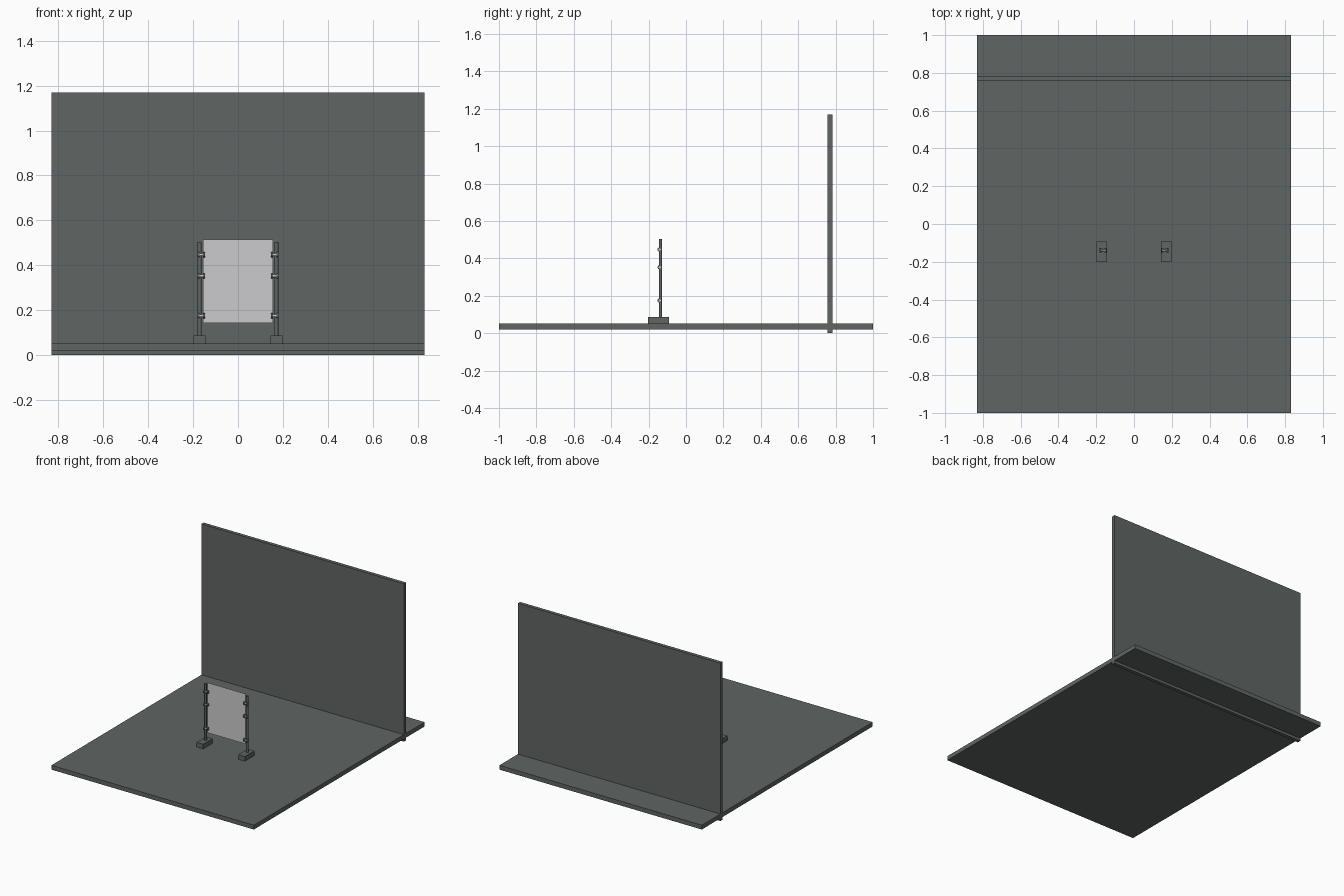
import bpy
from math import pi

cube = bpy.data.objects.get("Cube")
if cube:
    bpy.data.objects.remove(cube, do_unlink=True)


def material(name, rgb):
    m = bpy.data.materials.new(name)
    m.use_nodes = True
    m.diffuse_color = (*rgb, 1)
    m.node_tree.nodes["Principled BSDF"].inputs["Base Color"].default_value = (*rgb, 1)
    return m


slate = material("slate_grey", (0.115, 0.13, 0.127))
pale = material("pale_grey", (0.6, 0.6, 0.615))


def finish(name, mat):
    ob = bpy.context.object
    ob.name = name
    ob.data.materials.append(mat)
    return ob


def box(name, low, high, mat=slate):
    centre = [(a + b) / 2 for a, b in zip(low, high)]
    bpy.ops.mesh.primitive_cube_add(size=1, location=centre)
    ob = finish(name, mat)
    ob.scale = [b - a for a, b in zip(low, high)]
    bpy.ops.object.transform_apply(location=False, rotation=False, scale=True)
    return ob


def rod(name, centre, radius, length, mat=slate, along_x=False):
    bpy.ops.mesh.primitive_cylinder_add(
        vertices=16, radius=radius, depth=length, location=centre,
        rotation=(0, pi / 2 if along_x else 0, 0))
    ob = finish(name, mat)
    bpy.ops.object.shade_smooth_by_angle()
    return ob


# Floor slab and the wall passing through it
box("floor", (-0.83, -1, 0.02), (0.83, 1, 0.052))
box("wall", (-0.83, 0.757, 0), (0.83, 0.783, 1.17))

# Thin hanging panel
bpy.ops.mesh.primitive_plane_add(size=1, location=(0, -0.133, 0.328),
                                 rotation=(pi / 2, 0, 0))
panel = finish("panel", pale)
panel.scale = (0.312, 0.372, 1)

# Stands on both sides: foot, post and three clamps
for side, s in (("left", 1), ("right", -1)):
    foot_x = s * 0.171
    box(side + "_foot", (foot_x - 0.027, -0.202, 0.052),
        (foot_x + 0.027, -0.092, 0.087))
    rod(side + "_post", (foot_x, -0.136, 0.295), 0.009, 0.418)
    for level, z in (("lower", 0.175), ("middle", 0.352), ("upper", 0.447)):
        name = f"{side}_{level}_clamp"
        rod(name + "_pin", (s * 0.165, -0.14, z), 0.006, 0.034, pale, True)
        for end, x in (("inner", 0.151), ("outer", 0.177)):
            rod(f"{name}_{end}_disc", (s * x, -0.14, z), 0.012, 0.009, slate, True)
